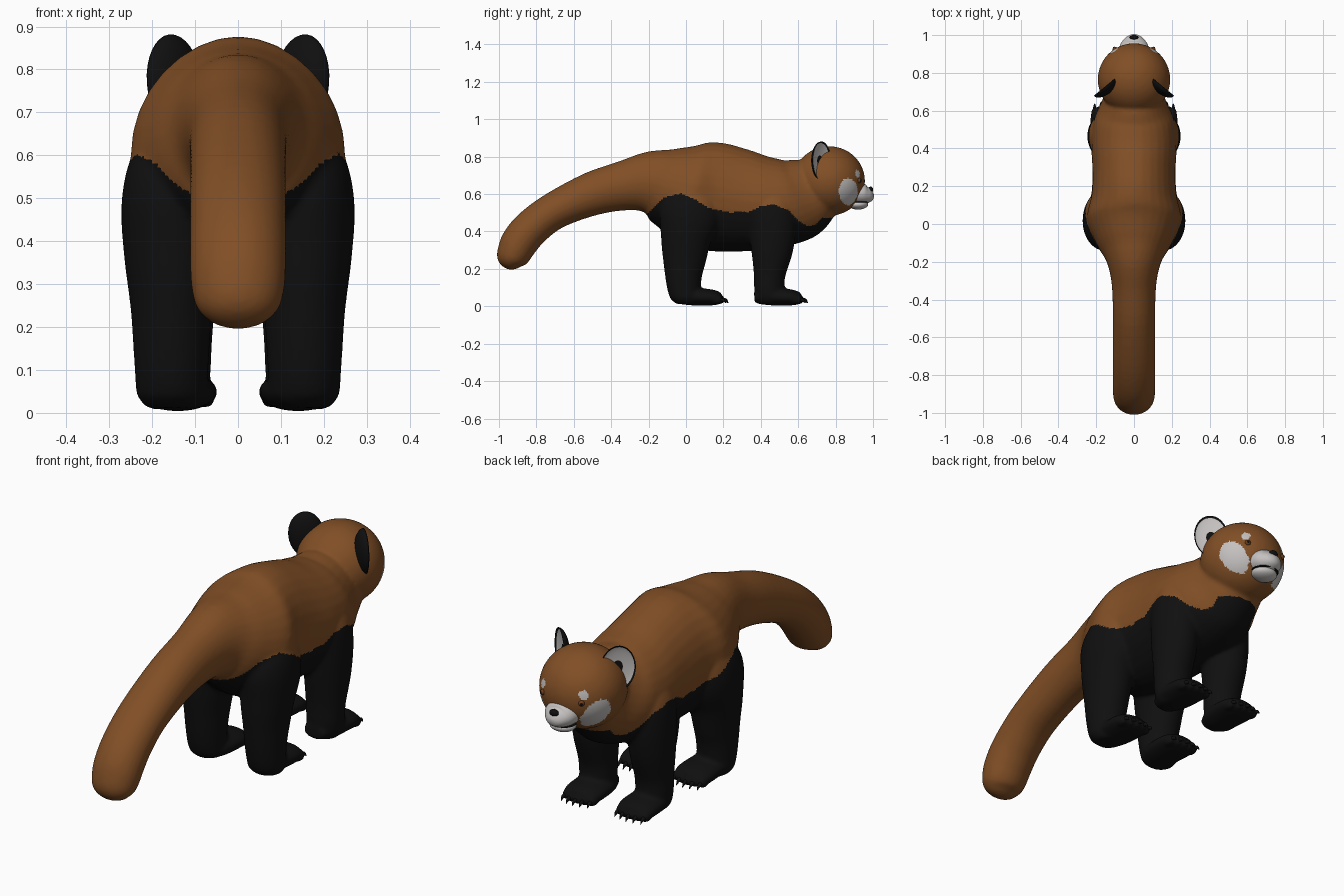
import bpy, bmesh, math
from mathutils import Vector, Matrix

cube = bpy.data.objects.get("Cube")
if cube:
    bpy.data.objects.remove(cube, do_unlink=True)


def material(name, rgb):
    m = bpy.data.materials.new(name)
    m.use_nodes = True
    col = (*rgb, 1)
    m.diffuse_color = col
    bsdf = next(n for n in m.node_tree.nodes if n.type == 'BSDF_PRINCIPLED')
    bsdf.inputs["Base Color"].default_value = col
    bsdf.inputs["Roughness"].default_value = 0.8
    return m


RUST = material("rust_fur", (0.22, 0.078, 0.019))
BLACK = material("black_fur", (0.005, 0.005, 0.005))
WHITE = material("white_fur", (0.55, 0.53, 0.52))
AMBER = material("amber_eye", (0.16, 0.05, 0.012))


def smooth_path(pts):
    """Catmull-Rom refinement of (y, z, x radius, cross radius) stations."""
    p = [Vector(q) for q in pts]
    p = [p[0]] + p + [p[-1]]
    out = []
    for a, b, c, d in zip(p, p[1:], p[2:], p[3:]):
        for i in range(4):
            t = i / 4
            out.append(b + (c - a) * (t / 2) + (a * 2 - b * 5 + c * 4 - d) * (t * t / 2)
                       + (b * 3 - a - c * 3 + d) * (t ** 3 / 2))
    return out + [p[-1]]


def loft(bm, x, pts, n=32):
    """Closed tube of elliptical rings square to a path in the plane at x."""
    path = smooth_path(pts)
    side = Vector((1, 0, 0))
    rings = []
    for i, (y, z, rx, rn) in enumerate(path):
        a, b = path[max(i - 1, 0)], path[min(i + 1, len(path) - 1)]
        up = Vector((0, b[0] - a[0], b[1] - a[1])).normalized().cross(side)
        angles = [math.tau * k / n for k in range(n)]
        rings.append([bm.verts.new(Vector((x, y, z)) + side * (rx * math.cos(t))
                                   + up * (rn * math.sin(t))) for t in angles])
    faces = [bm.faces.new(rings[0]), bm.faces.new(rings[-1][::-1])]
    for r, s in zip(rings, rings[1:]):
        for k in range(n):
            j = (k + 1) % n
            faces.append(bm.faces.new((r[j], r[k], s[k], s[j])))
    bmesh.ops.recalc_face_normals(bm, faces=faces)


def ellipsoid(bm, centre, radii, seg=32):
    mat = Matrix.Translation(centre) @ Matrix.Diagonal((*radii, 1))
    bmesh.ops.create_uvsphere(bm, u_segments=seg, v_segments=seg // 2, radius=1, matrix=mat)


def finish(bm, name, *mats):
    me = bpy.data.meshes.new(name)
    bm.to_mesh(me)
    bm.free()
    for m in mats:
        me.materials.append(m)
    me.shade_smooth()
    ob = bpy.data.objects.new(name, me)
    bpy.context.collection.objects.link(ob)
    return ob


def blob(name, centre, radii, mat, seg=24):
    bm = bmesh.new()
    ellipsoid(bm, centre, radii, seg)
    return finish(bm, name, mat)


# Tail, trunk and neck in one sweep
bm = bmesh.new()
loft(bm, 0, [
    (-.948, .198, .02, .015), (-.945, .212, .062, .045), (-.937, .245, .095, .078),
    (-.917, .29, .108, .093), (-.885, .35, .112, .1), (-.82, .425, .112, .1),
    (-.7, .513, .112, .1), (-.5, .602, .112, .117), (-.32, .647, .118, .135),
    (-.2, .66, .145, .17), (-.1, .637, .2, .215), (.03, .602, .25, .271),
    (.15, .586, .226, .291), (.28, .567, .22, .278), (.42, .552, .226, .252),
    (.55, .558, .212, .228), (.65, .588, .168, .207), (.74, .62, .14, .15),
    (.8, .64, .08, .08)])

# Skull
ellipsoid(bm, (0, .765, .67), (.192, .192, .186), 48)

# Legs, feet and toes
HIND = [(.02, .66, .06, .08), (.03, .58, .1, .14), (.02, .48, .117, .163),
        (0, .36, .11, .135), (-.008, .25, .096, .116), (-.013, .17, .09, .1),
        (-.01, .09, .085, .088), (0, .04, .08, .075), (0, .01, .055, .055)]
FORE = [(.45, .62, .06, .08), (.46, .54, .09, .12), (.465, .43, .1, .125),
        (.46, .3, .097, .112), (.447, .17, .087, .085), (.445, .09, .083, .08),
        (.445, .04, .075, .065), (.445, .01, .05, .05)]
FOOT = [(-.06, .05, .05, .03), (.01, .052, .082, .046), (.09, .05, .092, .046),
        (.15, .046, .09, .041), (.185, .042, .07, .03)]
TOES = [-.068, -.034, 0, .034, .068]
feet = [(s * .14, shift) for s in (-1, 1) for shift in (0, .425)]
for s in (-1, 1):
    loft(bm, s * .155, HIND)
    loft(bm, s * .147, FORE)
for x, shift in feet:
    loft(bm, x, [(y + shift, z, a, b) for y, z, a, b in FOOT])
    for t in TOES:
        ellipsoid(bm, (x + t, shift + .178 - 3 * t * t, .036), (.019, .032, .026), 16)

# Fuse the volumes into one skin
body = finish(bm, "body", RUST)
fuse = body.modifiers.new("fuse", 'REMESH')
fuse.mode = 'VOXEL'
fuse.voxel_size = 0.009
relax = body.modifiers.new("relax", 'SMOOTH')
relax.factor = 0.5
relax.iterations = 8
skin = bpy.data.meshes.new_from_object(
    body.evaluated_get(bpy.context.evaluated_depsgraph_get()))
body.modifiers.clear()
body.data = skin
skin.materials.clear()
for m in (RUST, BLACK, WHITE):
    skin.materials.append(m)

# Fur markings: dark underside with a wavy edge, pale cheeks and brows
EDGE = [(-.22, .48), (-.18, .52), (-.118, .58), (-.03, .604), (.04, .578), (.123, .524),
        (.23, .503), (.337, .505), (.4, .535), (.47, .545), (.55, .513), (.604, .455),
        (.65, .428), (.69, .435), (.73, .475), (1, .475)]


def edge_height(y):
    for (a, u), (b, v) in zip(EDGE, EDGE[1:]):
        if a <= y < b:
            return u + (v - u) * (y - a) / (b - a)
    return 0


def marking(c):
    x, y, z = abs(c.x), c.y, c.z
    cheek = x > .08 and ((y - .868) / .05) ** 2 + ((z - .612) / .072) ** 2 < 1
    brow = (Vector((x, y, z)) - Vector((.103, .915, .708))).length < .021
    if cheek or brow:
        return 2
    return 1 if z < edge_height(y) else 0


for p in skin.polygons:
    p.material_index = marking(p.center)
skin.shade_smooth()

# Claws
bm = bmesh.new()
for x, shift in feet:
    for t in TOES:
        y = shift + .195 - 3 * t * t
        loft(bm, x + t, [(y, .036, .009, .01), (y + .018, .033, .007, .008),
                         (y + .032, .017, .001, .001)], 8)
finish(bm, "claws", BLACK)

# Muzzle, jaw, mouth and nose
bm = bmesh.new()
loft(bm, 0, [(.89, .605, .085, .06), (.945, .6, .075, .055), (.972, .6, .058, .046),
             (.99, .606, .036, .032), (.998, .61, .012, .012)])
finish(bm, "muzzle", WHITE)
blob("jaw", (0, .92, .545), (.062, .054, .028), WHITE)
blob("mouth", (0, .925, .557), (.066, .057, .006), BLACK)
blob("nose", (0, .987, .624), (.023, .014, .016), BLACK)

for s, label in ((-1, "right"), (1, "left")):
    # Eye with pupil
    eye = Vector((s * .1, .924, .672))
    blob(label + "_eye", eye, (.014, .014, .014), AMBER, 16)
    look = Vector((s * .5, .85, 0)) * .008
    blob(label + "_pupil", eye + look, (.008, .008, .008), BLACK, 12)

    # Cupped ear: dark back, pale bowl, dark central tuft
    bm = bmesh.new()
    bmesh.ops.create_uvsphere(bm, u_segments=32, v_segments=32, radius=1)
    for f in bm.faces:
        c = f.calc_center_median()
        r = math.hypot(c.x, c.y)
        f.material_index = 1 if c.z > 0 and .32 < r < .92 else 0
    for v in bm.verts:
        v.co.z *= -.4 if v.co.z > 0 else 1
    normal = Vector((s * .63, .77, 0)).normalized()
    up = Vector((s * .12, 0, 1)).normalized()
    across = up.cross(normal).normalized()
    up = normal.cross(across)
    frame = Matrix((across * .077, up * .107, normal * .042)).transposed().to_4x4()
    bm.transform(Matrix.Translation((s * .153, .728, .775)) @ frame)
    bmesh.ops.recalc_face_normals(bm, faces=bm.faces[:])
    finish(bm, label + "_ear", BLACK, WHITE)
